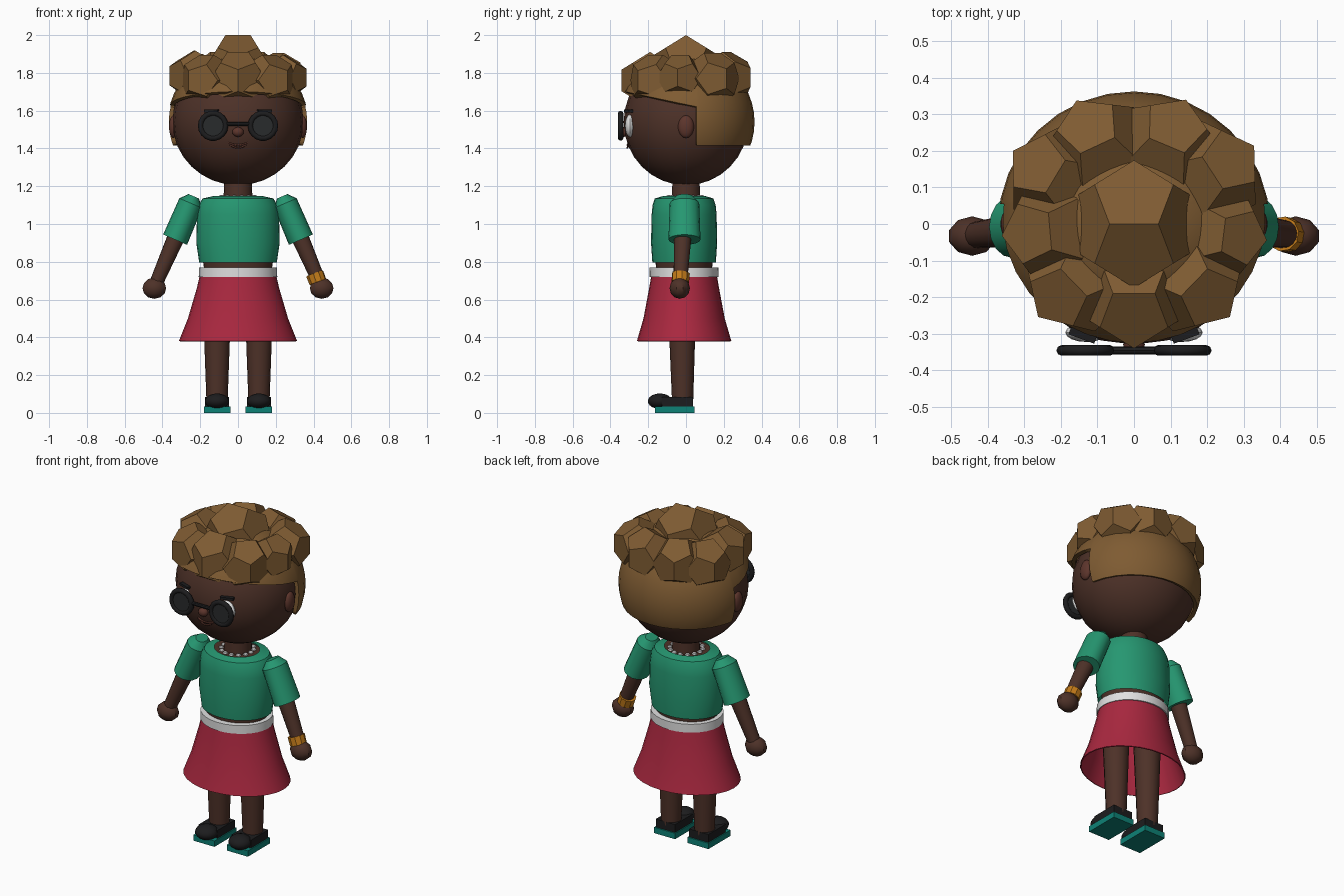
import bpy, bmesh, math
from mathutils import Matrix, Vector

old = bpy.data.objects.get("Cube")
if old:
    bpy.data.objects.remove(old, do_unlink=True)


def material(name, r, g, b):
    m = bpy.data.materials.new(name)
    m.use_nodes = True
    m.diffuse_color = (r, g, b, 1)
    node = m.node_tree.nodes["Principled BSDF"]
    node.inputs["Base Color"].default_value = (r, g, b, 1)
    node.inputs["Roughness"].default_value = 0.9
    return m


SKIN = material("dark skin", .075, .031, .021)
LIP = material("warm brown", .11, .036, .025)
HAIR = material("golden brown hair", .21, .105, .032)
BLACK = material("black", .012, .012, .013)
LENS = material("dark lens", .022, .024, .025)
WHITE = material("white", .75, .75, .75)
GREEN = material("green cloth", .019, .31, .165)
RED = material("crimson cloth", .40, .021, .05)
TEAL = material("teal sole", .004, .22, .18)
ORANGE = material("orange bracelet", .55, .2, .01)


def finish(name, bm, mat, angle=35):
    """Turn a bmesh into an object, smooth except at sharp edges."""
    bmesh.ops.recalc_face_normals(bm, faces=bm.faces)
    for f in bm.faces:
        f.smooth = True
    for e in bm.edges:
        e.smooth = len(e.link_faces) == 2 and e.calc_face_angle() < math.radians(angle)
    me = bpy.data.meshes.new(name)
    bm.to_mesh(me)
    bm.free()
    me.materials.append(mat)
    ob = bpy.data.objects.new(name, me)
    bpy.context.collection.objects.link(ob)
    return ob


def place(loc, scale=(1, 1, 1), rot=None):
    return Matrix.Translation(loc) @ (rot or Matrix()) @ Matrix.Diagonal((*scale, 1))


def ball(name, loc, radii, mat, segs=16):
    bm = bmesh.new()
    bmesh.ops.create_uvsphere(bm, u_segments=segs, v_segments=segs * 2 // 3, radius=1,
                              matrix=place(loc, radii))
    return finish(name, bm, mat)


def box(name, loc, size, mat, tilt=0):
    bm = bmesh.new()
    bmesh.ops.create_cube(bm, size=1, matrix=place(loc, size, Matrix.Rotation(tilt, 4, 'Z')))
    return finish(name, bm, mat)


def loft(name, rings, mat, segs=24, matrix=None, caps=True):
    """Skin oval rings given as (height, x radius, y radius)."""
    bm = bmesh.new()
    loops = []
    for z, rx, ry in rings:
        angles = [math.tau * i / segs for i in range(segs)]
        loops.append([bm.verts.new((rx * math.cos(a), ry * math.sin(a), z)) for a in angles])
    for a, b in zip(loops, loops[1:]):
        for i in range(segs):
            j = (i + 1) % segs
            bm.faces.new((a[i], a[j], b[j], b[i]))
    if caps:
        bm.faces.new(loops[0])
        bm.faces.new(loops[-1])
    bm.transform(matrix or Matrix())
    return finish(name, bm, mat)


def along(start, end):
    """Matrix putting local z on the line from start to end."""
    d = Vector(end) - Vector(start)
    return Matrix.Translation(start) @ d.to_track_quat('Z', 'Y').to_matrix().to_4x4(), d.length


def limb(name, start, end, r0, r1, mat, segs=14):
    m, length = along(start, end)
    return loft(name, [(0, r0, r0), (length, r1, r1)], mat, segs, m)


def curl(name, loc, s, turn):
    """Flat-faced twelve-sided hair tuft."""
    bm = bmesh.new()
    t = (1 + 5 ** .5) / 2
    pm = (-1, 1)
    pts = [(x, y, z) for x in pm for y in pm for z in pm]
    for a in pm:
        for b in pm:
            pts += [(a / t, 0, b * t), (0, a * t, b / t), (a * t, b / t, 0)]
    for p in pts:
        bm.verts.new(p)
    bmesh.ops.convex_hull(bm, input=bm.verts)
    bmesh.ops.dissolve_limit(bm, angle_limit=.05, verts=bm.verts, edges=bm.edges)
    bm.transform(place(loc, (s, s, s), Matrix.Rotation(turn, 4, 'Z')))
    return finish(name, bm, HAIR)


def hair_shell(name, cuts):
    """Piece of the hair cap left after cutting by (point, outward normal)."""
    bm = bmesh.new()
    bmesh.ops.create_uvsphere(bm, u_segments=32, v_segments=22, radius=1,
                              matrix=place((0, 0, 1.54), (.372, .363, .365)))
    for point, normal in cuts:
        bmesh.ops.bisect_plane(bm, geom=bm.verts[:] + bm.edges[:] + bm.faces[:],
                               plane_co=point, plane_no=normal, clear_outer=True)
    ob = finish(name, bm, HAIR)
    mod = ob.modifiers.new("thickness", 'SOLIDIFY')
    mod.thickness = .022
    mod.offset = -1


# Head and hair
ball("head", (0, 0, 1.54), (.347, .33, .335), SKIN, 24)
hair_shell("hair_front", [((0, .055, 1.5), (0, 1, 0)), ((0, -.32, 1.70), (0, -.08, -.38))])
hair_shell("hair_back", [((0, .055, 1.5), (0, -1, 0)), ((0, 0, 1.415), (0, 0, -1))])
curl("curl_top", (0, 0, 1.825), .108, 0)
tufts = [(0, -.19, 1.76, .093), (-.165, -.16, 1.76, .084), (.165, -.16, 1.76, .084),
         (-.23, -.02, 1.785, .082), (.245, -.03, 1.775, .074),
         (-.215, .13, 1.765, .084), (.215, .14, 1.77, .084),
         (-.1, .215, 1.775, .084), (.09, .215, 1.775, .084)]
for i, (x, y, z, s) in enumerate(tufts):
    curl(f"curl_{i}", (x, y, z), s, math.atan2(y, x) + math.pi / 2)

# Face
ball("nose", (0, -.33, 1.487), (.03, .025, .026), LIP, 12)
for name, z, w, dip in (("upper_lip", 1.43, .052, .012), ("lower_lip", 1.421, .042, .018)):
    cu = bpy.data.curves.new(name, 'CURVE')
    cu.dimensions = '3D'
    cu.bevel_depth = .005
    cu.bevel_resolution = 1
    sp = cu.splines.new('POLY')
    sp.points.add(8)
    for k, p in enumerate(sp.points):
        u = k / 4 - 1
        p.co = (u * w, -.31 + .006 * u * u, z - dip * (1 - u * u), 1)
    cu.materials.append(LIP)
    bpy.context.collection.objects.link(bpy.data.objects.new(name, cu))

limb("glasses_bridge", (-.06, -.346, 1.53), (.06, -.346, 1.53), .011, .011, BLACK, 8)
for side, s in (("right", -1), ("left", 1)):
    # Eyes, brows, ears and glasses
    ball(f"{side}_eye", (.13 * s, -.297, 1.52), (.058, .026, .06), WHITE)
    box(f"{side}_brow", (.14 * s, -.303, 1.598), (.075, .025, .014), BLACK, .35 * s)
    ball(f"{side}_ear", (.342 * s, 0, 1.515), (.024, .042, .06), LIP, 14)
    bpy.ops.mesh.primitive_torus_add(location=(.132 * s, -.346, 1.52),
                                     rotation=(math.pi / 2, 0, 0), major_radius=.066,
                                     minor_radius=.0145, major_segments=18, minor_segments=8)
    rim = bpy.context.object
    rim.name = f"{side}_glasses_rim"
    rim.data.materials.append(BLACK)
    bpy.ops.object.shade_smooth()
    limb(f"{side}_lens", (.132 * s, -.341, 1.52), (.132 * s, -.352, 1.52), .06, .06, LENS, 18)

    # Arms
    top, wrist = (.25 * s, -.008, 1.11), (.432 * s, -.03, .69)
    limb(f"{side}_arm", top, wrist, .054, .036, SKIN)
    ball(f"{side}_hand", (.443 * s, -.033, .66), (.066, .054, .056), SKIN, 10)
    m, length = along(top, (.333 * s, -.008, .917))
    loft(f"{side}_sleeve", [(-.04, .045, .03), (0, .078, .066), (length, .085, .069)],
         GREEN, 16, m)

    # Legs and shoes
    x = .111 * s
    limb(f"{side}_leg", (x, -.022, .72), (x, -.018, .06), .08, .056, SKIN, 16)
    box(f"{side}_sole", (x, -.06, .0175), (.14, .21, .035), TEAL)
    box(f"{side}_shoe_heel", (x, -.045, .058), (.128, .165, .05), BLACK)
    ball(f"{side}_shoe_toe", (x, -.138, .062), (.065, .064, .041), BLACK, 14)

limb("bracelet", (.406, -.027, .738), (.423, -.03, .692), .048, .047, ORANGE, 10)

# Neck, torso and necklace
waist = Matrix.Translation((0, -.01, 0))
limb("neck", (0, 0, 1.1), (0, 0, 1.25), .078, .072, SKIN, 18)
loft("torso", [(.7, .17, .14), (.8, .185, .152), (1.1, .18, .14), (1.141, .14, .115)],
     SKIN, 24, waist)
for i in range(14):
    a = math.tau * i / 14
    ball(f"necklace_bead_{i}", (.09 * math.cos(a), .09 * math.sin(a) - .004, 1.144),
         (.015, .015, .01), WHITE, 6)

# Clothes
loft("shirt", [(.795, .205, .168), (.9, .221, .175), (1.05, .217, .172), (1.1, .208, .167),
               (1.135, .188, .155), (1.148, .13, .112)], GREEN, 28, waist, caps=False)
loft("belt", [(.72, .208, .182), (.77, .206, .183)], WHITE, 28, waist)
skirt = loft("skirt", [(.725, .2, .171), (.66, .215, .182), (.5, .262, .212), (.38, .31, .247)],
             RED, 28, waist, caps=False)
hem = skirt.modifiers.new("thickness", 'SOLIDIFY')
hem.thickness = .006
hem.offset = 0
